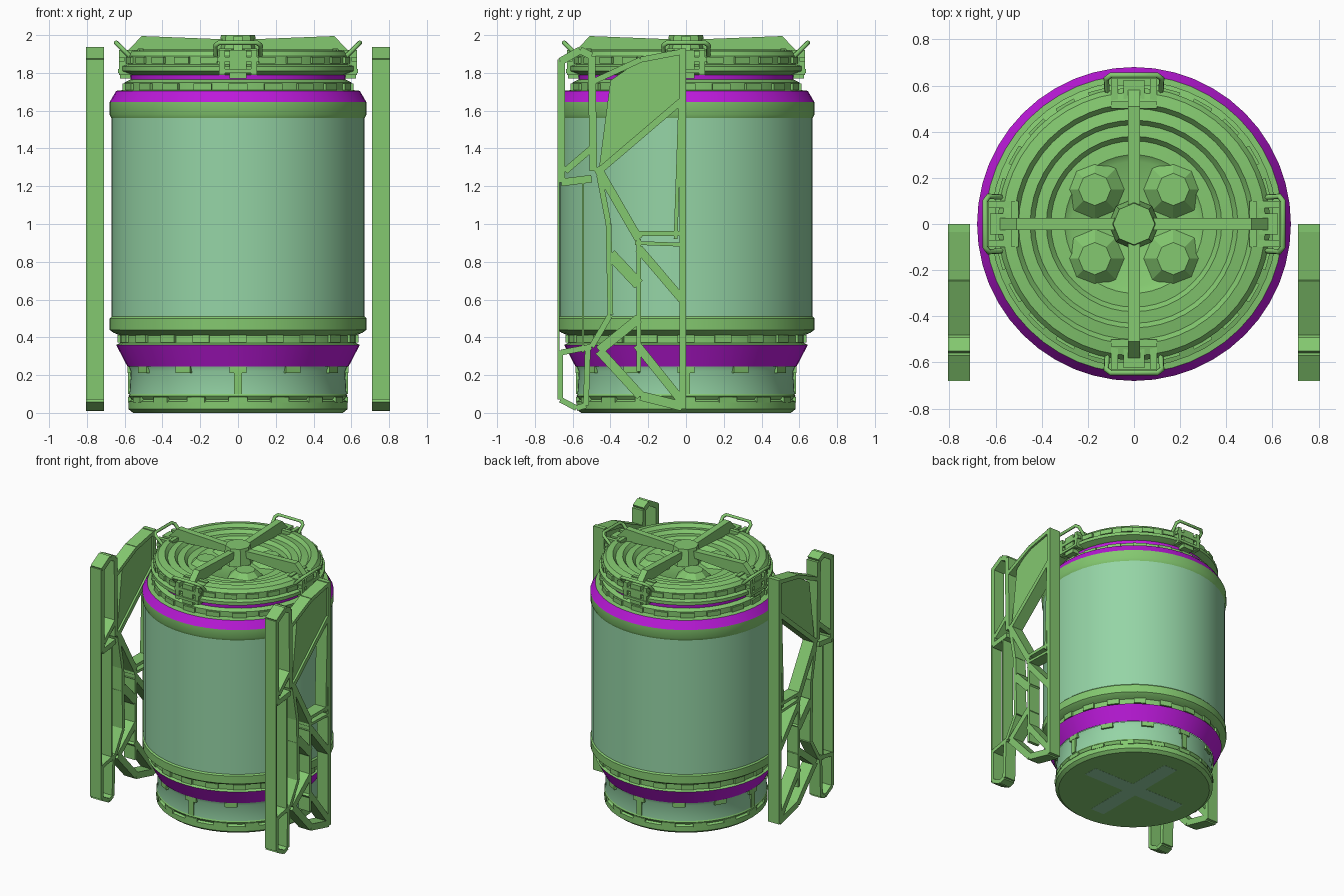
import bpy, bmesh
from math import sin, cos, pi
from mathutils import Vector, Matrix

if "Cube" in bpy.data.objects:
    bpy.data.objects.remove(bpy.data.objects["Cube"])


def material(name, c):
    m = bpy.data.materials.new(name)
    m.diffuse_color = (*c, 1)
    m.use_nodes = True
    m.node_tree.nodes["Principled BSDF"].inputs["Base Color"].default_value = m.diffuse_color
    return m


GREEN = material("green_metal", (0.23, 0.58, 0.16))
GLASS = material("pale_glass", (0.30, 0.66, 0.38))
PURPLE = material("purple_band", (0.50, 0.01, 0.70))


def finish(name, bm, mat, smooth=True):
    bmesh.ops.remove_doubles(bm, verts=bm.verts, dist=1e-5)
    me = bpy.data.meshes.new(name)
    bm.to_mesh(me)
    bm.free()
    ob = bpy.data.objects.new(name, me)
    bpy.context.collection.objects.link(ob)
    me.materials.append(mat)
    if smooth:
        bpy.ops.object.select_all(action='DESELECT')
        bpy.context.view_layer.objects.active = ob
        ob.select_set(True)
        bpy.ops.object.shade_smooth_by_angle(angle=0.6)
    return ob


def lathe(name, profile, mat, n=48):
    """Revolve (radius, height) points about z, listed from the bottom up."""
    bm = bmesh.new()
    rings = [[bm.verts.new((r * cos(2 * pi * i / n), r * sin(2 * pi * i / n), z))
              for i in range(n)] for r, z in profile]
    for a, b in zip(rings, rings[1:]):
        for i in range(n):
            j = (i + 1) % n
            bm.faces.new((a[i], a[j], b[j], b[i]))
    bmesh.ops.dissolve_degenerate(bm, dist=1e-5, edges=bm.edges)
    return finish(name, bm, mat)


def box(bm, lo, hi, mat=Matrix()):
    lo, hi = Vector(lo), Vector(hi)
    m = mat @ Matrix.Translation((lo + hi) / 2) @ Matrix.Diagonal((*(hi - lo), 1))
    bmesh.ops.create_cube(bm, size=1, matrix=m)


def prism(bm, pts, x0, x1):
    """Extrude a (y, z) outline between two x positions."""
    a = [bm.verts.new((x0, y, z)) for y, z in pts]
    b = [bm.verts.new((x1, y, z)) for y, z in pts]
    fs = [bm.faces.new(a), bm.faces.new(b[::-1])]
    for i in range(len(pts)):
        j = (i + 1) % len(pts)
        fs.append(bm.faces.new((a[i], b[i], b[j], a[j])))
    bmesh.ops.recalc_face_normals(bm, faces=fs)


def strut(bm, path, w, x0=0.71, x1=0.805):
    """Flat bars of width w along a (y, z) path."""
    for p, q in zip(path, path[1:]):
        p, q = Vector(p), Vector(q)
        d = (q - p).normalized() * w / 2
        s = Vector((-d.y, d.x))
        prism(bm, [p + s, p - s, q - s, q + s], x0, x1)


# Canister shell, bottom to top
lathe("base_rim", [(0, 0.0), (0.555, 0.0), (0.58, 0.02), (0.58, 0.06), (0.565, 0.07),
                   (0.58, 0.09), (0.575, 0.10)], GREEN)
lathe("base_glass", [(0.575, 0.10), (0.57, 0.22), (0.58, 0.245)], GLASS)
lathe("lower_purple_band", [(0.585, 0.245), (0.645, 0.36)], PURPLE)
lathe("lower_collar", [(0.645, 0.36), (0.625, 0.37), (0.625, 0.41), (0.66, 0.425),
                       (0.68, 0.44), (0.68, 0.50), (0.67, 0.51)], GREEN)
lathe("main_glass", [(0.67, 0.51), (0.67, 1.56)], GLASS)
lathe("upper_collar", [(0.67, 1.56), (0.68, 1.58), (0.68, 1.645)], GREEN)
lathe("upper_purple_band", [(0.68, 1.645), (0.645, 1.705)], PURPLE)
lathe("neck", [(0.645, 1.705), (0.60, 1.71), (0.60, 1.75), (0.57, 1.765)], GREEN)
lathe("thin_purple_band", [(0.57, 1.765), (0.572, 1.79)], PURPLE)
lathe("lid", [(0.57, 1.79), (0.62, 1.81), (0.62, 1.835), (0.59, 1.845), (0.59, 1.89),
              (0.57, 1.915), (0.52, 1.925), (0.50, 1.90), (0.45, 1.91), (0.43, 1.885),
              (0.38, 1.89), (0.36, 1.865), (0.30, 1.87), (0.27, 1.85), (0, 1.85)], GREEN)

# Cross inlay under the base
bm = bmesh.new()
for k in range(2):
    box(bm, (-0.42, -0.06, -0.001), (0.42, 0.06, 0.004), Matrix.Rotation(k * pi / 2, 4, 'Z'))
finish("base_cross", bm, GLASS, False)

# Raised blocks around the collars, base and neck
bm = bmesh.new()
for count, r, z0, z1, w in ((20, 0.625, 0.372, 0.412, 0.045), (16, 0.57, 0.055, 0.085, 0.05),
                            (12, 0.572, 0.21, 0.245, 0.045), (4, 0.57, 0.10, 0.22, 0.02),
                            (20, 0.60, 1.71, 1.745, 0.05), (24, 0.59, 1.85, 1.885, 0.045)):
    for i in range(count):
        box(bm, (r - 0.02, -w, z0), (r + 0.012, w, z1), Matrix.Rotation(2 * pi * i / count, 4, 'Z'))
finish("collar_blocks", bm, GREEN, False)

# Cross bars over the lid with a central hub
bm = bmesh.new()
for i in range(4):
    rot = Matrix.Rotation(i * pi / 2, 4, 'Z')
    start = len(bm.verts)
    prism(bm, [(0, 1.93), (0.48, 1.90), (0.60, 1.85), (0.60, 1.90), (0.51, 1.995), (0, 1.975)], -0.025, 0.025)
    bm.verts.ensure_lookup_table()
    bmesh.ops.transform(bm, matrix=rot, verts=bm.verts[start:])
bmesh.ops.create_cone(bm, cap_ends=True, segments=8, radius1=0.11, radius2=0.09, depth=0.13,
                      matrix=Matrix.Translation((0, 0, 1.935)))
finish("lid_cross_bars", bm, GREEN, False)

# Four faceted bosses in the dish
bm = bmesh.new()
for x in (-0.17, 0.17):
    for y in (-0.15, 0.15):
        bmesh.ops.create_cone(bm, cap_ends=True, segments=8, radius1=0.13, radius2=0.07, depth=0.06,
                              matrix=Matrix.Translation((x, y, 1.878)))
finish("lid_bosses", bm, GREEN, False)

# Latches and tilted loop handles at the four compass points
bm = bmesh.new()
for i in range(4):
    rot = Matrix.Rotation(i * pi / 2, 4, 'Z')
    box(bm, (0.51, -0.045, 1.77), (0.625, 0.045, 1.92), rot)
    for y in (-0.085, 0.085):
        box(bm, (0.50, y - 0.015, 1.79), (0.63, y + 0.015, 1.92), rot)
    box(bm, (0.60, -0.11, 1.86), (0.63, 0.11, 1.885), rot)
    box(bm, (0.50, -0.10, 1.905), (0.53, 0.10, 1.93), rot)
    box(bm, (0.56, -0.10, 1.80), (0.635, 0.10, 1.82), rot)
finish("latches", bm, GREEN, False)

for i in range(4):
    cu = bpy.data.curves.new("handle", 'CURVE')
    cu.dimensions = '3D'
    cu.bevel_depth = 0.013
    cu.bevel_resolution = 1
    sp = cu.splines.new('POLY')
    pts = [(0.52, -0.07, 1.83), (0.54, -0.115, 1.855), (0.63, -0.12, 1.945), (0.645, -0.10, 1.96),
           (0.645, 0.10, 1.96), (0.63, 0.12, 1.945), (0.54, 0.115, 1.855), (0.52, 0.07, 1.83)]
    sp.points.add(len(pts) - 1)
    for p, c in zip(sp.points, pts):
        p.co = (*c, 1)
    sp.use_cyclic_u = True
    cu.materials.append(GREEN)
    ob = bpy.data.objects.new("handle", cu)
    ob.rotation_euler.z = i * pi / 2
    bpy.context.collection.objects.link(ob)

# Side frame: thin outer and inner plates, top gusset and a web of struts
bm = bmesh.new()
strut(bm, [(-0.018, 0.02), (-0.018, 1.93)], 0.035)
strut(bm, [(-0.675, 0.07), (-0.675, 1.87)], 0.012)
strut(bm, [(-0.665, 1.86), (-0.56, 1.92), (-0.50, 1.89), (-0.49, 1.28)], 0.04)
strut(bm, [(-0.66, 1.86), (-0.66, 1.22), (-0.50, 1.24)], 0.04)
strut(bm, [(-0.64, 1.28), (-0.50, 1.40)], 0.035)
prism(bm, [(-0.01, 1.92), (-0.24, 1.87), (-0.40, 1.76), (-0.46, 1.30), (-0.03, 1.66)], 0.725, 0.79)
strut(bm, [(-0.005, 1.915), (-0.24, 1.87), (-0.50, 1.75)], 0.03)
strut(bm, [(-0.46, 1.28), (-0.015, 1.66)], 0.035)
strut(bm, [(-0.47, 1.30), (-0.25, 0.92)], 0.045)
strut(bm, [(-0.27, 0.95), (-0.01, 0.95)], 0.025)
strut(bm, [(-0.27, 0.90), (-0.01, 0.89)], 0.02)
strut(bm, [(-0.055, 0.92), (-0.03, 1.66)], 0.02)
strut(bm, [(-0.46, 1.26), (-0.41, 1.0), (-0.40, 0.52), (-0.50, 0.35), (-0.66, 0.32)], 0.03)
strut(bm, [(-0.25, 0.92), (-0.25, 0.22)], 0.025)
strut(bm, [(-0.25, 0.87), (-0.02, 0.60)], 0.045)
strut(bm, [(-0.40, 0.84), (-0.25, 0.68)], 0.06)
strut(bm, [(-0.25, 0.50), (-0.46, 0.33), (-0.24, 0.09), (-0.02, 0.035)], 0.05)
strut(bm, [(-0.26, 0.36), (-0.02, 0.06)], 0.045)
strut(bm, [(-0.665, 0.33), (-0.665, 0.07), (-0.58, 0.025), (-0.53, 0.04), (-0.52, 0.34)], 0.03)
strut(bm, [(-0.545, 0.32), (-0.545, 1.24)], 0.012)
ob = finish("side_frame", bm, GREEN, False)
ob.modifiers.new("Mirror", 'MIRROR').use_axis = (True, False, False)
